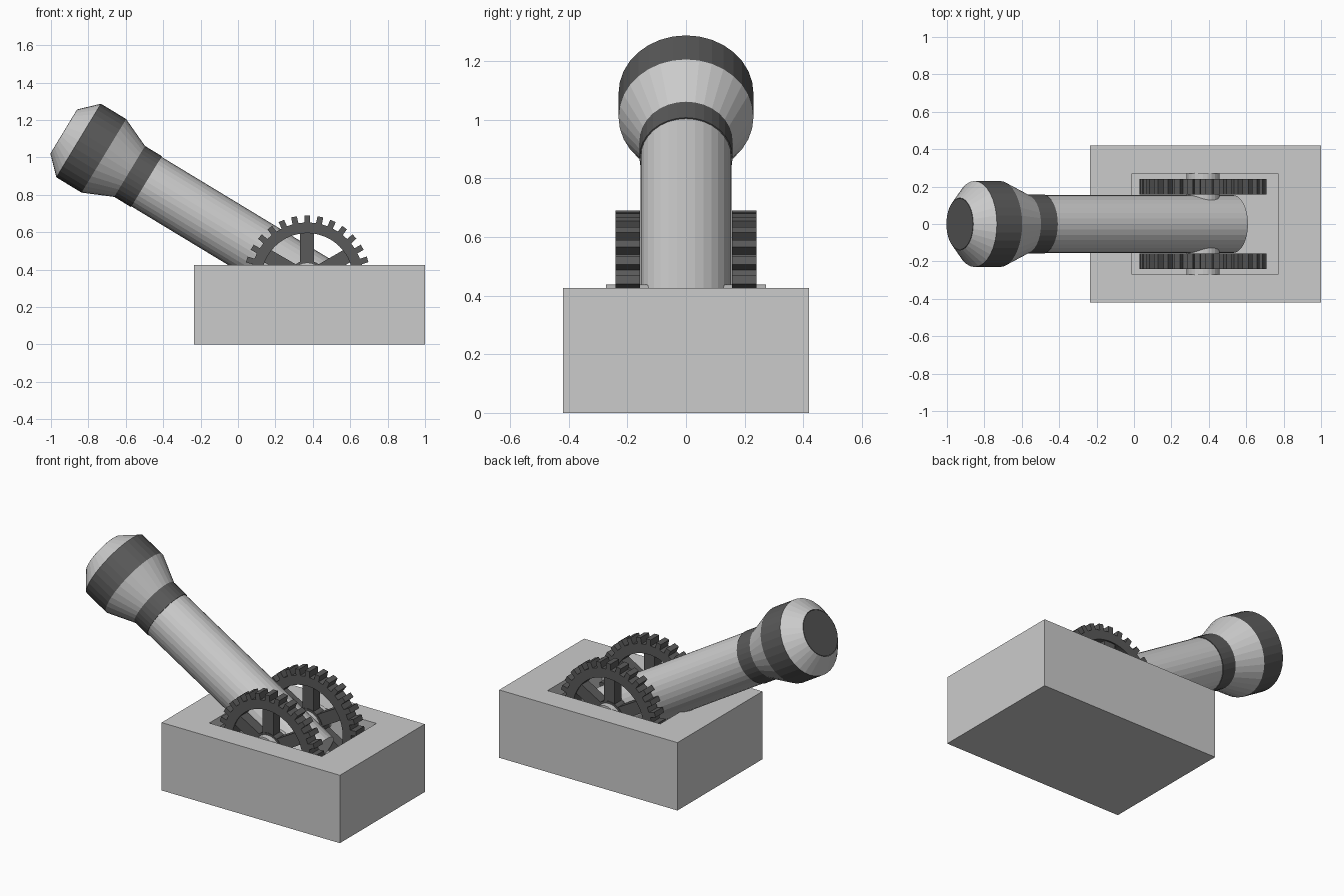
import bpy, bmesh
from math import sin, cos, pi, radians
from mathutils import Matrix, Vector

if "Cube" in bpy.data.objects:
    bpy.data.objects.remove(bpy.data.objects["Cube"])

PIVOT = Vector((0.37, 0, 0.35))
TILT = Matrix.Translation(PIVOT) @ Matrix.Rotation(radians(-58.8), 4, 'Y')

dark = bpy.data.materials.new("dark_metal")
dark.diffuse_color = (0.1, 0.1, 0.1, 1)
dark.use_nodes = True
dark.node_tree.nodes["Principled BSDF"].inputs["Base Color"].default_value = dark.diffuse_color


def finish(bm, name, mat=None):
    bmesh.ops.recalc_face_normals(bm, faces=bm.faces)
    me = bpy.data.meshes.new(name)
    bm.to_mesh(me)
    bm.free()
    ob = bpy.data.objects.new(name, me)
    bpy.context.collection.objects.link(ob)
    if mat:
        me.materials.append(mat)
    return ob


def tube_part(name, s0, r0, s1, r1, mat=None, caps=False, sides=32):
    """Frustum along the tilted barrel axis, from distance s0 to s1."""
    bm = bmesh.new()
    m = TILT @ Matrix.Translation((0, 0, (s0 + s1) / 2))
    bmesh.ops.create_cone(bm, cap_ends=caps, segments=sides, radius1=r0,
                          radius2=r1, depth=s1 - s0, matrix=m)
    return finish(bm, name, mat)


def cross_cylinder(bm, radius, y0, y1, sides):
    m = Matrix.Translation((PIVOT.x, (y0 + y1) / 2, PIVOT.z)) @ Matrix.Rotation(pi / 2, 4, 'X')
    bmesh.ops.create_cone(bm, cap_ends=True, segments=sides, radius1=radius,
                          radius2=radius, depth=y1 - y0, matrix=m)


def gear(name, side, teeth=30):
    bm = bmesh.new()
    y0, y1 = side * 0.157, side * 0.24
    # toothed rim: closed loop of four-sided sections
    pitch = 2 * pi / teeth
    sections = []
    for i in range(teeth):
        for off, r in ((-0.25, 0.302), (-0.22, 0.34), (0.22, 0.34), (0.25, 0.302)):
            a = pi / 2 + (i + off) * pitch
            sections.append([bm.verts.new((PIVOT.x + q * cos(a), y, PIVOT.z + q * sin(a)))
                             for q, y in ((r, y0), (r, y1), (0.245, y1), (0.245, y0))])
    for i, s in enumerate(sections):
        t = sections[(i + 1) % len(sections)]
        for k in range(4):
            n = (k + 1) % 4
            bm.faces.new((s[k], s[n], t[n], t[k]))
    # spokes
    for i in range(6):
        m = (Matrix.Translation((PIVOT.x, side * 0.1985, PIVOT.z))
             @ Matrix.Rotation(pi / 2 + i * pi / 3, 4, 'Y')
             @ Matrix.Rotation(pi / 2, 4, 'Y')
             @ Matrix.Translation((0, 0, 0.17))
             @ Matrix.Diagonal((0.075, 0.066, 0.17, 1)))
        bmesh.ops.create_cube(bm, size=1, matrix=m)
    # hub
    cross_cylinder(bm, 0.1, *sorted((side * 0.162, side * 0.235)), 24)
    return finish(bm, name, dark)


# Base block with a recessed well in the top
bm = bmesh.new()
rings = []
for x0, x1, y, z in ((-0.235, 1.0, 0.42, 0.0), (-0.235, 1.0, 0.42, 0.425),
                     (-0.01, 0.77, 0.27, 0.425), (-0.01, 0.77, 0.27, 0.006)):
    rings.append([bm.verts.new(p) for p in
                  ((x0, -y, z), (x1, -y, z), (x1, y, z), (x0, y, z))])
for a, b in zip(rings, rings[1:]):
    for k in range(4):
        n = (k + 1) % 4
        bm.faces.new((a[k], a[n], b[n], b[k]))
bm.faces.new(rings[0])
bm.faces.new(rings[-1])
finish(bm, "base_block")

# Gears and axle
gear("front_gear", -1)
gear("back_gear", 1)
bm = bmesh.new()
cross_cylinder(bm, 0.088, -0.273, 0.273, 24)
finish(bm, "axle")

# Barrel and flared head
tube_part("barrel", -0.186, 0.155, 1.005, 0.155, caps=True)
tube_part("neck_band", 1.005, 0.159, 1.11, 0.159, dark, caps=True)
tube_part("head_flare", 1.11, 0.159, 1.271, 0.23)
tube_part("head_band", 1.271, 0.23, 1.429, 0.23, dark)
tube_part("head_taper", 1.429, 0.23, 1.521, 0.139)
tube_part("muzzle_disc", 1.516, 0.137, 1.522, 0.137, dark, caps=True)
